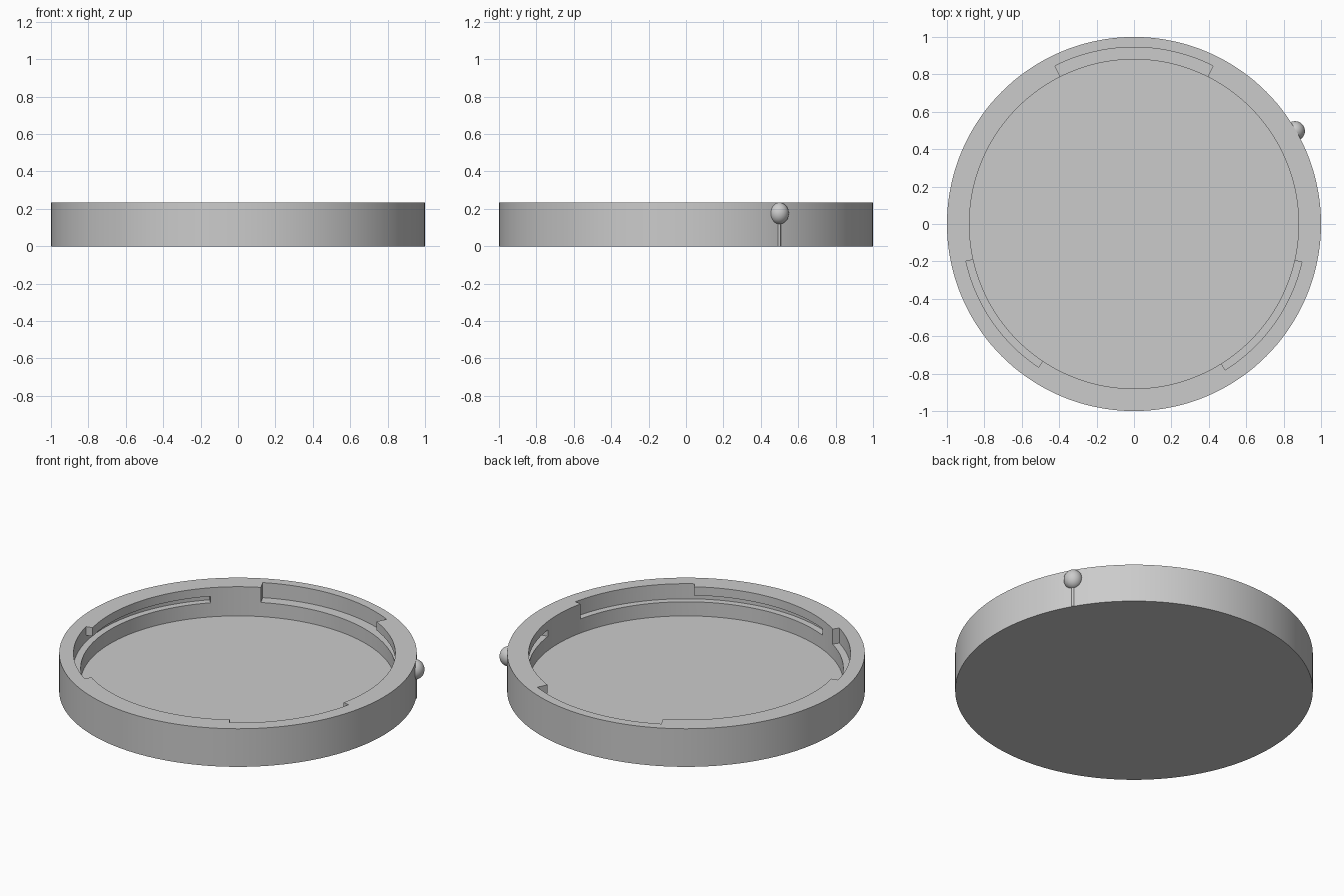
import bpy, bmesh, math

cube = bpy.data.objects.get("Cube")
if cube:
    bpy.data.objects.remove(cube, do_unlink=True)

grey = bpy.data.materials.new("plain grey")
grey.use_nodes = True
grey.diffuse_color = (0.6, 0.6, 0.6, 1)
grey.node_tree.nodes["Principled BSDF"].inputs["Base Color"].default_value = (0.6, 0.6, 0.6, 1)

HEIGHT, FLOOR, INNER = 0.235, 0.055, 0.88
SLOT_LOW, SLOT_HIGH = 0.142, 0.182
SEGMENTS = 144


def make_object(name, bm):
    bmesh.ops.recalc_face_normals(bm, faces=bm.faces[:])
    mesh = bpy.data.meshes.new(name)
    bm.to_mesh(mesh)
    bm.free()
    mesh.materials.append(grey)
    obj = bpy.data.objects.new(name, mesh)
    bpy.context.collection.objects.link(obj)
    return obj


def select_only(obj):
    bpy.ops.object.select_all(action='DESELECT')
    obj.select_set(True)
    bpy.context.view_layer.objects.active = obj


def smooth(obj):
    select_only(obj)
    bpy.ops.object.shade_smooth_by_angle(angle=math.radians(30))


def polar(r, degrees, z):
    a = math.radians(degrees)
    return (r * math.cos(a), r * math.sin(a), z)


# Shallow round lid: flat disc base, outer wall, rim, inner wall, floor
bm = bmesh.new()
profile = [(1, 0), (1, HEIGHT), (INNER, HEIGHT), (INNER, FLOOR)]
rings = [[bm.verts.new(polar(r, i * 360 / SEGMENTS, z)) for i in range(SEGMENTS)]
         for r, z in profile]
for low, high in zip(rings, rings[1:]):
    for i in range(SEGMENTS):
        j = (i + 1) % SEGMENTS
        bm.faces.new((low[i], low[j], high[j], high[i]))
bm.faces.new(rings[0][::-1])
bm.faces.new(rings[-1])
lid = make_object("lid_body", bm)


def bayonet_cutter(slot_end, start, end, radius):
    """Open notch from start to end, joined to a slot running under the rim."""
    slot = [slot_end + (start - slot_end) * i / 24 for i in range(24)]
    notch = [start + (end - start) * i / 20 for i in range(21)]
    bm = bmesh.new()
    angles = slot + notch
    low, mid, top = ([bm.verts.new(polar(radius, a, z)) for a in angles]
                     for z in (SLOT_LOW, SLOT_HIGH, HEIGHT + 0.05))
    for i in range(len(angles) - 1):
        bm.faces.new((low[i], low[i + 1], mid[i + 1], mid[i]))
        if i >= len(slot):
            bm.faces.new((mid[i], mid[i + 1], top[i + 1], top[i]))
    for v in top[:len(slot)]:
        bm.verts.remove(v)
    # Thicken the curved sheet toward the centre
    extruded = bmesh.ops.extrude_face_region(bm, geom=bm.faces[:], use_keep_orig=True)
    for v in extruded["geom"]:
        if isinstance(v, bmesh.types.BMVert):
            v.co.x *= 0.8 / radius
            v.co.y *= 0.8 / radius
    return make_object("bayonet_cutter", bm)


# Three bayonet notches with their locking slots
for spec in [(6.4, 63.4, 116.6, 0.945), (135, 192.5, 236.3, 0.92), (245, 302, 347.2, 0.92)]:
    cutter = bayonet_cutter(*spec)
    cutter.hide_render = True
    cut = lid.modifiers.new("bayonet", 'BOOLEAN')
    cut.operation = 'DIFFERENCE'
    cut.solver = 'EXACT'
    cut.object = cutter
    select_only(lid)
    bpy.ops.object.modifier_apply(modifier=cut.name)
    bpy.data.objects.remove(cutter, do_unlink=True)
smooth(lid)

# Ball marker on the outer wall, slightly taller than wide
bm = bmesh.new()
bmesh.ops.create_uvsphere(bm, u_segments=32, v_segments=16, radius=0.053)
bmesh.ops.scale(bm, vec=(1, 1, 1.1), verts=bm.verts[:])
ball = make_object("marker_ball", bm)
ball.location = polar(0.994, 30, 0.176)
smooth(ball)

# Thin stem running from the ball down to the base
bm = bmesh.new()
bmesh.ops.create_cone(bm, cap_ends=True, segments=16, radius1=0.008, radius2=0.008, depth=0.14)
stem = make_object("marker_stem", bm)
stem.location = polar(0.998, 30, 0.07)
smooth(stem)
